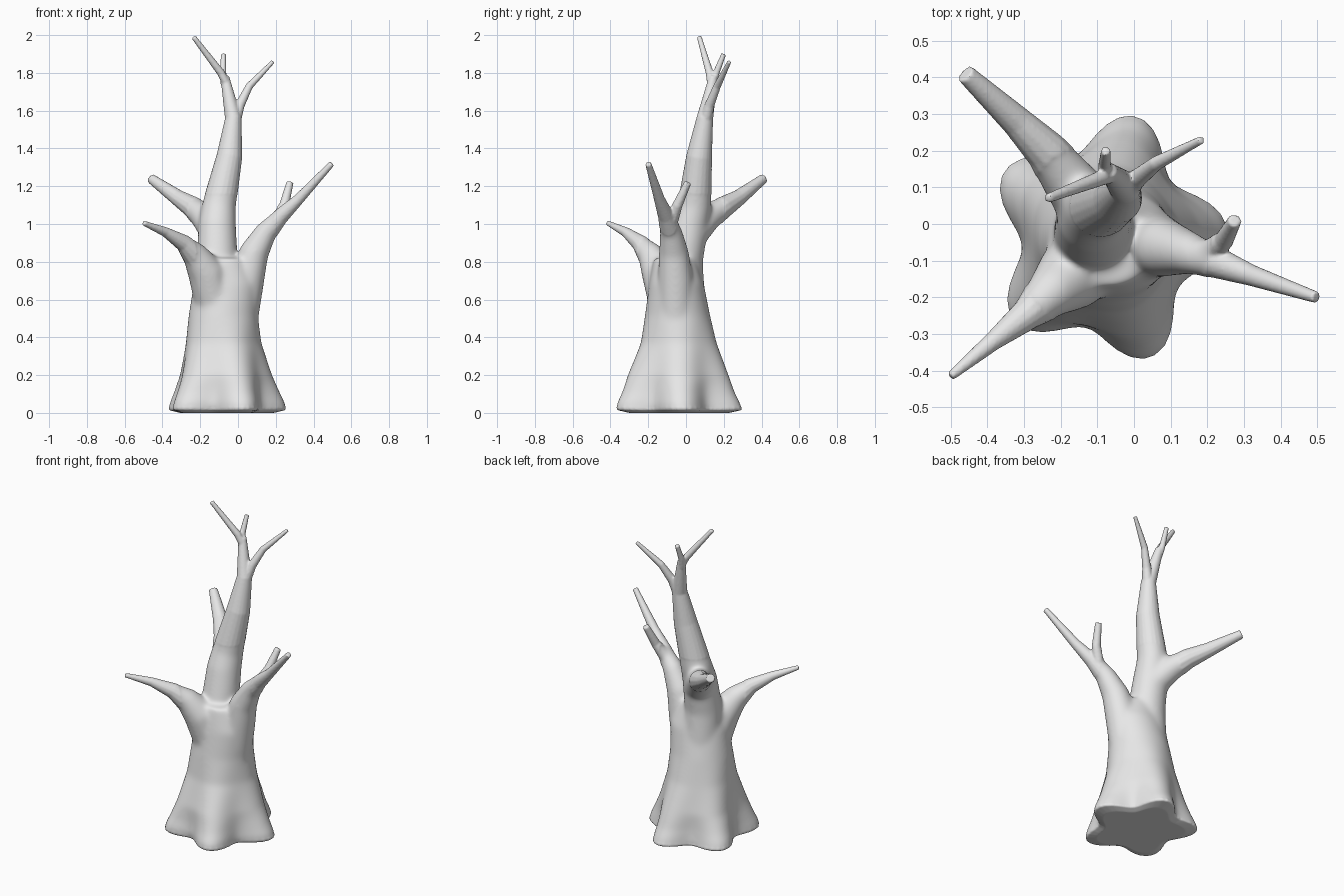
import bpy, bmesh, math
from mathutils import Vector

cube = bpy.data.objects.get("Cube")
if cube:
    bpy.data.objects.remove(cube, do_unlink=True)

bark = bpy.data.materials.new("grey_bark")
bark.use_nodes = True
grey = (0.8, 0.8, 0.8, 1)
bark.diffuse_color = grey
bark.node_tree.nodes["Principled BSDF"].inputs["Base Color"].default_value = grey


def loft(bm, rings):
    """Join rings of points into one closed skin."""
    rows = [[bm.verts.new(p) for p in ring] for ring in rings]
    n = len(rows[0])
    for low, high in zip(rows, rows[1:]):
        for i in range(n):
            j = (i + 1) % n
            bm.faces.new((low[i], low[j], high[j], high[i]))
    bm.faces.new(list(reversed(rows[0])))
    bm.faces.new(rows[-1])


def limb(bm, *path, sides=12):
    """Tapered tube through points (x, y, z, radius)."""
    pts = [Vector(p[:3]) for p in path]
    rings = []
    side = Vector((1, 0, 0))
    for k, p in enumerate(pts):
        along = (pts[min(k + 1, len(pts) - 1)] - pts[max(k - 1, 0)]).normalized()
        side = (side - along * side.dot(along)).normalized()
        other = along.cross(side)
        r = path[k][3]
        rings.append([p + r * (math.cos(a) * side + math.sin(a) * other)
                      for a in (math.tau * i / sides for i in range(sides))])
    loft(bm, rings)


def trunk_ring(z, cx, cy, rx, ry, lobe, sides=60):
    """Oval ring with five root lobes."""
    ring = []
    for i in range(sides):
        a = math.tau * i / sides
        bulge = lobe * math.cos(5 * (a - math.radians(4)))
        ring.append((cx + (rx + bulge) * math.cos(a),
                     cy + (ry + bulge) * math.sin(a), z))
    return ring


bm = bmesh.new()

# Trunk with flared roots
loft(bm, [trunk_ring(*r) for r in (
    (0.0, -0.075, -0.04, 0.23, 0.24, 0.035),
    (0.015, -0.075, -0.04, 0.28, 0.295, 0.05),
    (0.045, -0.075, -0.045, 0.28, 0.295, 0.05),
    (0.11, -0.075, -0.045, 0.262, 0.275, 0.036),
    (0.2, -0.075, -0.045, 0.238, 0.258, 0.019),
    (0.37, -0.08, -0.04, 0.2, 0.2, 0.005),
    (0.52, -0.078, -0.045, 0.183, 0.172, 0),
    (0.68, -0.06, -0.05, 0.175, 0.145, 0),
    (0.82, -0.07, -0.06, 0.12, 0.11, 0))])

# Main stem
limb(bm, (-0.1, -0.01, 0.5, 0.12), (-0.11, -0.02, 0.8, 0.11),
     (-0.11, 0.02, 1.0, 0.1), (-0.1, 0.045, 1.1, 0.09),
     (-0.045, 0.07, 1.36, 0.068), (-0.025, 0.1, 1.56, 0.044),
     (-0.07, 0.145, 1.78, 0.023), sides=20)

# Top twigs
limb(bm, (-0.055, 0.135, 1.73, 0.022), (-0.09, 0.125, 1.8, 0.021),
     (-0.235, 0.07, 1.99, 0.013))
limb(bm, (-0.07, 0.14, 1.74, 0.022), (-0.08, 0.16, 1.8, 0.018),
     (-0.077, 0.2, 1.9, 0.013))
limb(bm, (-0.02, 0.1, 1.54, 0.035), (0.01, 0.125, 1.63, 0.026),
     (0.06, 0.165, 1.73, 0.02), (0.185, 0.23, 1.86, 0.011))

# Back branch
limb(bm, (-0.11, 0.03, 0.95, 0.09), (-0.18, 0.12, 1.04, 0.075),
     (-0.24, 0.2, 1.09, 0.058), (-0.32, 0.28, 1.14, 0.043),
     (-0.46, 0.41, 1.24, 0.026))

# Front branch
limb(bm, (-0.12, -0.09, 0.58, 0.11), (-0.17, -0.14, 0.75, 0.1),
     (-0.23, -0.19, 0.84, 0.07), (-0.29, -0.245, 0.9, 0.045),
     (-0.385, -0.32, 0.958, 0.026), (-0.5, -0.415, 1.005, 0.013))

# Left branch and its twig
limb(bm, (0.0, -0.05, 0.45, 0.1), (0.045, -0.055, 0.7, 0.095),
     (0.085, -0.065, 0.85, 0.08), (0.15, -0.08, 0.96, 0.06),
     (0.225, -0.105, 1.04, 0.043), (0.32, -0.14, 1.13, 0.029),
     (0.497, -0.2, 1.32, 0.016), sides=16)
limb(bm, (0.19, -0.085, 1.0, 0.04), (0.245, -0.045, 1.1, 0.027),
     (0.275, 0.01, 1.22, 0.019))

bmesh.ops.recalc_face_normals(bm, faces=bm.faces)
mesh = bpy.data.meshes.new("bare_tree")
bm.to_mesh(mesh)
bm.free()
tree = bpy.data.objects.new("bare_tree", mesh)
bpy.context.scene.collection.objects.link(tree)

# Fuse the limbs into one skin
fuse = tree.modifiers.new("fuse", "REMESH")
fuse.mode = "VOXEL"
fuse.voxel_size = 0.0065
graph = bpy.context.evaluated_depsgraph_get()
skin = bpy.data.meshes.new_from_object(tree.evaluated_get(graph))
tree.modifiers.clear()
tree.data = skin

# Soften the forks, leaving thin twigs crisp
bm = bmesh.new()
bm.from_mesh(skin)
soft = [v for v in bm.verts if 0.03 < v.co.z < 1.16
        and (v.co - Vector((-0.06, -0.04, v.co.z))).length < (0.27 if v.co.z > 0.6 else 1)]
for _ in range(40):
    bmesh.ops.smooth_vert(bm, verts=soft, factor=0.5,
                          use_axis_x=True, use_axis_y=True, use_axis_z=True)
for f in bm.faces:
    f.smooth = True
    f.material_index = 0
bm.to_mesh(skin)
bm.free()
skin.materials.clear()
skin.materials.append(bark)
